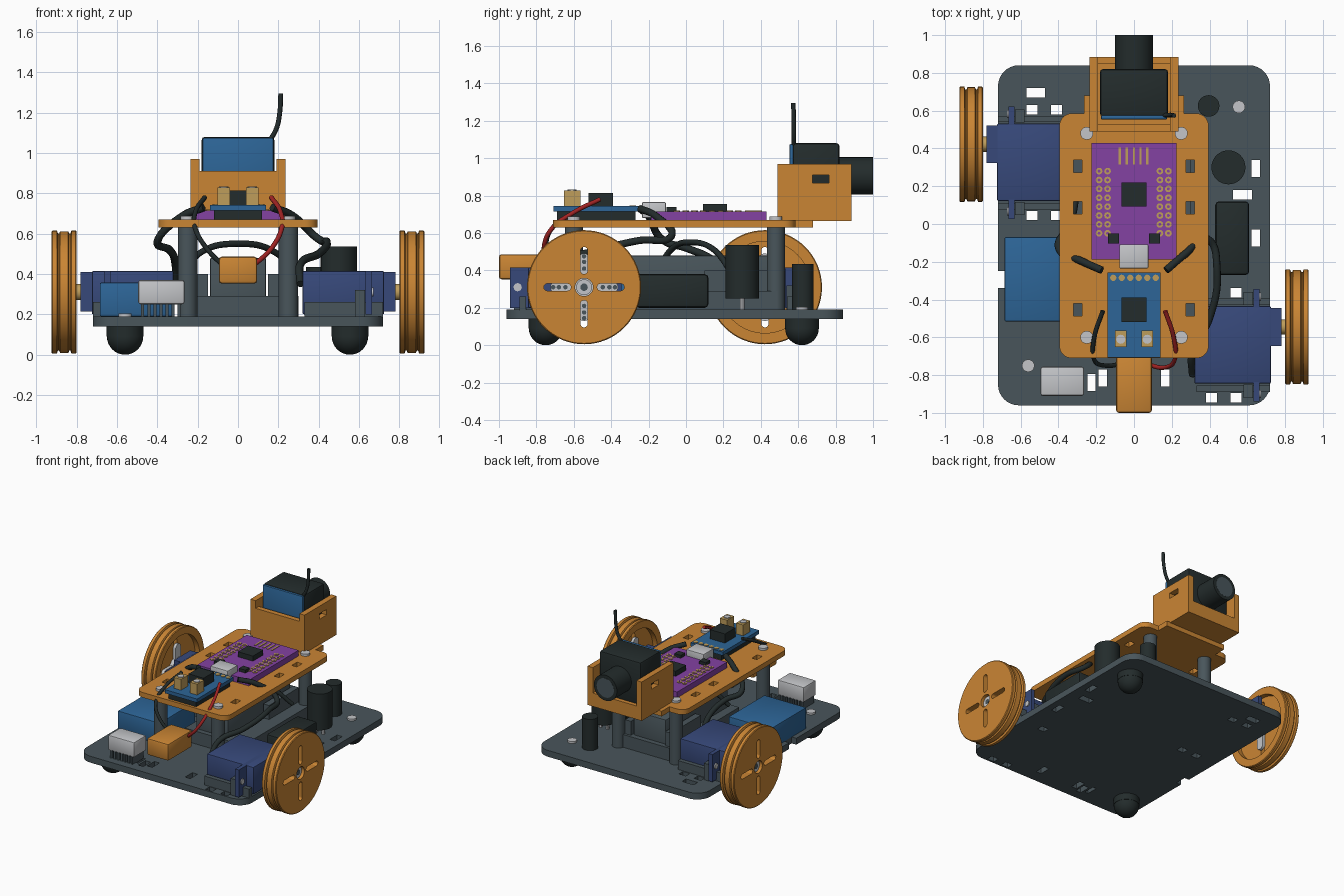
import bpy, bmesh, math
from mathutils import Matrix, Vector

if "Cube" in bpy.data.objects:
    bpy.data.objects.remove(bpy.data.objects["Cube"])

def mat(name, *c):
    m = bpy.data.materials.new(name)
    m.diffuse_color = (*c, 1)
    m.use_nodes = True
    m.node_tree.nodes["Principled BSDF"].inputs["Base Color"].default_value = m.diffuse_color
    return m

ORANGE = mat("orange", .59, .235, .034)
GREY = mat("slate grey", .066, .091, .104)
BLACK = mat("near black", .017, .025, .025)
NAVY = mat("navy", .038, .066, .195)
BLUE = mat("blue", .026, .13, .31)
PURPLE = mat("purple", .23, .054, .36)
SILVER = mat("silver", .55, .56, .58)
TAN = mat("tan", .52, .34, .105)
RED = mat("red", .36, .017, .017)

def finish(name, bm, m, smooth=True):
    bmesh.ops.recalc_face_normals(bm, faces=bm.faces)
    me = bpy.data.meshes.new(name)
    bm.to_mesh(me)
    bm.free()
    if m:
        me.materials.append(m)
    o = bpy.data.objects.new(name, me)
    bpy.context.collection.objects.link(o)
    bpy.ops.object.select_all(action='DESELECT')
    o.select_set(True)
    bpy.context.view_layer.objects.active = o
    if smooth:
        bpy.ops.object.shade_smooth_by_angle()
    return o

def add_box(bm, x0, x1, y0, y1, z0, z1):
    M = Matrix.Translation(((x0+x1)/2, (y0+y1)/2, (z0+z1)/2)) @ Matrix.Diagonal((abs(x1-x0), abs(y1-y0), abs(z1-z0), 1))
    bmesh.ops.create_cube(bm, size=1, matrix=M)

def boxes(name, m, *bs, bevel=0):
    bm = bmesh.new()
    for b in bs:
        add_box(bm, *b)
    if bevel:
        bmesh.ops.bevel(bm, geom=bm.edges[:], offset=bevel, segments=2, affect='EDGES', profile=.5)
    return finish(name, bm, m)

def add_cyl(bm, p, r, depth, axis='Z', seg=32):
    R = {'Z': Matrix(), 'X': Matrix.Rotation(math.pi/2, 4, 'Y'), 'Y': Matrix.Rotation(math.pi/2, 4, 'X')}[axis]
    bmesh.ops.create_cone(bm, cap_ends=True, segments=seg, radius1=r, radius2=r, depth=depth,
                          matrix=Matrix.Translation(p) @ R)

def cyls(name, m, pts, r, depth, axis='Z', seg=32):
    bm = bmesh.new()
    for p in pts:
        add_cyl(bm, p, r, depth, axis, seg)
    return finish(name, bm, m)

def add_plate(bm, x0, x1, y0, y1, z0, z1, r):
    # rounded rectangle, extruded upward
    vs = []
    for k, (cx, cy) in enumerate(((x1-r, y1-r), (x0+r, y1-r), (x0+r, y0+r), (x1-r, y0+r))):
        for i in range(9):
            a = math.pi/2*(k + i/8.02)
            vs.append(bm.verts.new((cx + r*math.cos(a), cy + r*math.sin(a), z0)))
    ext = bmesh.ops.extrude_face_region(bm, geom=[bm.faces.new(vs)])['geom']
    bmesh.ops.translate(bm, vec=(0, 0, z1-z0), verts=[v for v in ext if isinstance(v, bmesh.types.BMVert)])

def cut(o, bm):
    c = finish("cutter", bm, None, False)
    c.hide_render = True
    md = o.modifiers.new("holes", 'BOOLEAN')
    md.operation, md.solver, md.object = 'DIFFERENCE', 'EXACT', c
    bpy.context.view_layer.objects.active = o
    bpy.ops.object.modifier_apply(modifier=md.name)
    bpy.data.objects.remove(c)

def wire(name, m, pts, r=.016):
    cu = bpy.data.curves.new(name, 'CURVE')
    cu.dimensions, cu.bevel_depth, cu.bevel_resolution, cu.resolution_u = '3D', r, 2, 8
    cu.use_fill_caps = True
    s = cu.splines.new('BEZIER')
    s.bezier_points.add(len(pts)-1)
    for b, p in zip(s.bezier_points, pts):
        b.co = p
        b.handle_left_type = b.handle_right_type = 'AUTO'
    cu.materials.append(m)
    o = bpy.data.objects.new(name, cu)
    bpy.context.collection.objects.link(o)
    bpy.ops.object.select_all(action='DESELECT')
    o.select_set(True)
    bpy.context.view_layer.objects.active = o
    bpy.ops.object.convert(target='MESH')

# Base plate with rectangular mounting holes and an edge notch
bm = bmesh.new()
add_plate(bm, -.72, .72, -.96, .84, .14, .19, .11)
base = finish("base_plate", bm, GREY)
bm = bmesh.new()
for x, y, w, h in ((-.52, .695, .1, .05), (-.54, .605, .06, .05), (-.41, .605, .06, .05), (-.54, .045, .06, .05),
                   (-.41, .045, .06, .05), (.645, .295, .045, .09), (.575, .155, .1, .05), (.645, -.075, .045, .09),
                   (.54, -.365, .06, .05), (.41, -.92, .06, .05), (.54, -.92, .06, .05), (.165, -.815, .045, .09),
                   (-.165, -.815, .045, .09), (-.225, -.84, .045, .09), (-.28, -.815, .03, .09), (-.72, -.295, .08, .09)):
    add_box(bm, x-w/2, x+w/2, y-h/2, y+h/2, .1, .25)
cut(base, bm)

# Ball casters and their screws
for n, x, y in (("rear", .555, .62), ("front", -.56, -.75)):
    bm = bmesh.new()
    bmesh.ops.create_uvsphere(bm, u_segments=32, v_segments=16, radius=.09, matrix=Matrix.Translation((x, y, .09)))
    add_cyl(bm, (x, y, .115), .092, .05)
    finish(n + "_caster", bm, BLACK)
    cyls(n + "_caster_screw", SILVER, [(x, y, .195)], .033, .02)

# Upper deck with slots and stepped rear tab
bm = bmesh.new()
add_plate(bm, -.395, .395, -.71, .585, .63, .67, .065)
deck = finish("upper_deck", bm, ORANGE)
bm = bmesh.new()
for s in (-1, 1):
    for y in (.305, .085, -.455):
        add_box(bm, s*.298-.022, s*.298+.022, y-.033, y+.033, .6, .7)
cut(deck, bm)
boxes("deck_rear_tab", ORANGE, (-.265, .265, .584, .68, .63, .67))
posts = [(x, y) for x in (-.25, .25) for y in (-.6, .48)]
cyls("standoffs", GREY, [(x, y, .41) for x, y in posts], .048, .44)
cyls("deck_screws", SILVER, [(x, y, .678) for x, y in posts], .034, .018)

# Wheels, servos and brackets
def drive(n, s, dy):
    prof = ((.0, .84), (.245, .84), (.245, .80), (.3, .80), (.305, .805), (.305, .826), (.29, .831), (.29, .837),
            (.302, .842), (.302, .882), (.29, .887), (.29, .893), (.305, .898), (.305, .92), (.3, .925), (.0, .925))
    bm = bmesh.new()
    bmesh.ops.spin(bm, geom=[bm.edges.new(p) for p in zip(*(lambda v: (v, v[1:]))([bm.verts.new((r, 0, z)) for r, z in prof]))],
                   cent=(0, 0, 0), axis=(0, 0, 1), angle=2*math.pi, steps=64)
    bmesh.ops.remove_doubles(bm, verts=bm.verts, dist=1e-4)
    wheel = finish(n + "_wheel", bm, ORANGE)
    bm = bmesh.new()
    add_cyl(bm, (0, 0, .88), .048, .2)
    for k in range(4):
        part = bmesh.new()
        add_plate(part, .07, .215, -.019, .019, .78, .98, .0188)
        part.transform(Matrix.Rotation(k*math.pi/2, 4, 'Z'))
        tmp = bpy.data.meshes.new("tmp")
        part.to_mesh(tmp)
        part.free()
        bm.from_mesh(tmp)
        bpy.data.meshes.remove(tmp)
    cut(wheel, bm)
    bpy.ops.object.shade_smooth_by_angle()
    # Cross-shaped horn with hub
    bm = bmesh.new()
    add_cyl(bm, (0, 0, .825), .075, .028)
    add_plate(bm, -.18, .18, -.032, .032, .815, .836, .03)
    add_plate(bm, -.032, .032, -.18, .18, .814, .837, .03)
    add_cyl(bm, (0, 0, .86), .042, .09)
    horn = finish(n + "_horn", bm, SILVER)
    bm = bmesh.new()
    for k in range(4):
        for r in (.1, .135, .165):
            add_cyl(bm, (r*math.cos(k*math.pi/2), r*math.sin(k*math.pi/2), .8375), .012, .003, seg=12)
    add_cyl(bm, (0, 0, .906), .02, .003, seg=16)
    dots = finish(n + "_horn_holes", bm, GREY)
    for o in (wheel, horn, dots):
        o.matrix_world = Matrix.Translation((0, -.545+dy, .31)) @ Matrix.Rotation(s*math.pi/2, 4, 'Y')
    boxes(n + "_servo_body", NAVY, (s*.32, s*.725, -.845+dy, -.435+dy, .2, .415), bevel=.008)
    boxes(n + "_servo_flange", NAVY, (s*.633, s*.665, -.94+dy, -.345+dy, .2, .415),
          (s*.72, s*.78, -.645+dy, -.445+dy, .215, .41))
    cyls(n + "_servo_shaft", TAN, [(s*.8, -.545+dy, .31)], .04, .05, 'X')
    cyls(n + "_servo_screws", SILVER, [(s*.667, y+dy, .31) for y in (-.9, -.385)], .022, .012, 'X', 16)
    boxes(n + "_servo_bracket", GREY, (s*.33, s*.72, -.89+dy, -.855+dy, .185, .26), (s*.33, s*.72, -.428+dy, -.395+dy, .185, .26),
          (s*.58, s*.63, -.92+dy, -.85+dy, .185, .32), (s*.58, s*.63, -.43+dy, -.36+dy, .185, .32))

drive("right", 1, 0)
drive("left", -1, .967)

# Central battery and tray
boxes("battery", GREY, (-.14, .14, -.32, .45, .2, .48), bevel=.01)
boxes("battery_tray", GREY, (-.21, .3, -.36, .49, .185, .29), (-.2, -.15, .1, .47, .28, .4), (.15, .2, .1, .47, .28, .4))

# Electronics on the base plate
boxes("power_module", BLUE, (-.685, -.32, -.515, -.07, .19, .357), bevel=.006)
boxes("front_connector", SILVER, (-.495, -.265, -.91, -.755, .25, .37), bevel=.012)
boxes("connector_pins", GREY, *[(x, x+.015, -.9, -.765, .185, .255) for x in [-.48+.03*i for i in range(7)]])
boxes("relay", BLACK, (.43, .61, -.27, .12, .2, .38), bevel=.02)
cyls("large_capacitor", BLACK, [(.5, .3, .393)], .09, .285)
cyls("capacitor_legs", SILVER, [(.47, .3, .22), (.53, .3, .22)], .012, .08, seg=12)
cyls("small_capacitor", BLACK, [(.395, .625, .31)], .057, .25)
boxes("battery_plug", ORANGE, (-.095, .095, -1.0, -.7, .352, .486), bevel=.015)

# Controller board
boxes("controller_board", PURPLE, (-.225, .225, -.187, .43, .67, .715))
boxes("controller_chips", BLACK, (-.065, .065, .092, .22, .71, .755), (-.137, -.08, -.103, -.05, .71, .738),
      (.08, .137, -.103, -.05, .71, .738))
boxes("usb_socket", SILVER, (-.078, .076, -.235, -.108, .68, .765), bevel=.006)
pads = [(x, .28-.047*i) for x in (-.185, -.14, .137, .182) for i in range(8)]
cyls("pin_pads", TAN, [(x, y, .716) for x, y in pads], .018, .006, seg=12)
cyls("pin_pad_holes", PURPLE, [(x, y, .718) for x, y in pads], .008, .005, seg=8)
boxes("contact_bars", TAN, *[(x-.006, x+.006, .315, .405, .714, .719) for x in (-.075, -.038, 0, .035, .07)])

# Motor driver board
boxes("driver_header", BLACK, (-.12, .12, -.69, -.27, .665, .725))
boxes("driver_board", BLUE, (-.14, .14, -.708, -.257, .715, .743))
boxes("driver_chip", BLACK, (-.065, .065, -.52, -.39, .74, .815))
cyls("driver_pads", TAN, [(-.11+.045*i, -.285, .744) for i in range(6)], .017, .006, seg=12)
boxes("driver_terminals", TAN, *[(s*.07-.031, s*.07+.031, -.652, -.565, .74, .828) for s in (-1, 1)])
cyls("terminal_screws", SILVER, [(s*.07, -.61, .829) for s in (-1, 1)], .024, .008, seg=16)

# Camera cradle with slotted side walls
boxes("cradle", ORANGE, (-.235, .235, .49, .885, .665, .7), (-.195, .195, .49, .53, .69, .91),
      (-.195, .195, .85, .885, .69, .77))
for s in (-1, 1):
    wall = boxes("cradle_side", ORANGE, (s*.19, s*.235, .49, .885, .67, .97))
    bm = bmesh.new()
    add_box(bm, s*.1, s*.3, .675, .765, .867, .91)
    cut(wall, bm)

# Camera
boxes("camera_body", BLACK, (-.18, .18, .57, .82, .74, 1.08), bevel=.015)
boxes("camera_front_board", BLUE, (-.175, .175, .553, .575, .75, 1.075), bevel=.006)
cyls("camera_lens", BLACK, [(0, .9, .905)], .1, .2, 'Y', 40)
cyls("lens_glass", GREY, [(0, .9985, .905)], .075, .005, 'Y', 32)
wire("antenna", BLACK, [(.15, .575, 1.05), (.19, .577, 1.12), (.207, .576, 1.2), (.212, .574, 1.295)], .012)

# Wiring
wire("power_wire_red", RED, [(.165, -.46, .78), (.21, -.6, .71), (.215, -.72, .62), (.16, -.76, .52), (.06, -.74, .43)], .012)
wire("power_wire_black", BLACK, [(-.165, -.46, .78), (-.21, -.6, .71), (-.21, -.72, .62), (-.15, -.75, .52), (-.06, -.74, .43)], .012)
wire("right_motor_wire", BLACK, [(.17, -.245, .73), (.27, -.16, .69), (.39, -.08, .58), (.44, -.25, .56), (.4, -.5, .5),
                                 (.31, -.68, .45), (.31, -.8, .35)], .02)
wire("left_motor_wire", BLACK, [(-.17, -.245, .73), (-.27, -.2, .69), (-.4, -.12, .56), (-.34, 0, .52), (-.31, .15, .45),
                                (-.31, .25, .33)], .02)
wire("cross_wire", BLACK, [(-.27, -.15, .4), (-.18, -.08, .51), (0, .02, .55), (.18, .15, .51), (.3, .25, .38)], .016)
